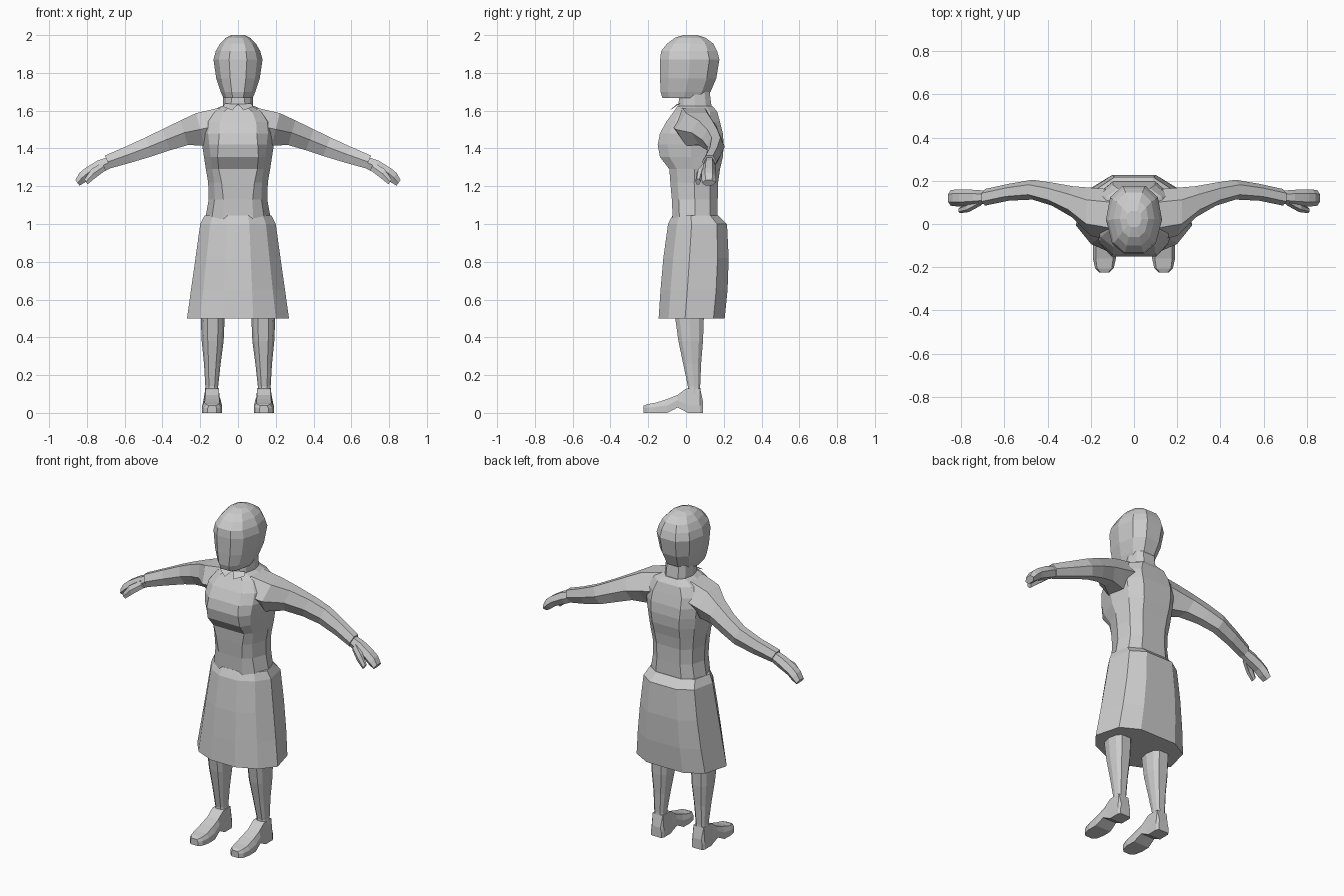
import bpy, bmesh

grey = bpy.data.materials.new("light_grey")
grey.diffuse_color = (0.6, 0.6, 0.6, 1)


def make(name, verts, faces, mirror=False):
    me = bpy.data.meshes.new(name)
    me.from_pydata(verts, [], faces)
    bm = bmesh.new()
    bm.from_mesh(me)
    bmesh.ops.recalc_face_normals(bm, faces=bm.faces)
    bm.to_mesh(me)
    bm.free()
    me.materials.append(grey)
    ob = bpy.data.objects.new(name, me)
    bpy.context.collection.objects.link(ob)
    if mirror:
        ob.modifiers.new("mirror", 'MIRROR').use_mirror_merge = False
    return ob


def loft(name, rings, mirror=False):
    """Skin a list of equal-length rings and cap both ends."""
    n = len(rings[0])
    verts = [p for r in rings for p in r]
    faces = [(k * n + i, k * n + (i + 1) % n, (k + 1) * n + (i + 1) % n, (k + 1) * n + i)
             for k in range(len(rings) - 1) for i in range(n)]
    faces += [tuple(range(n)), tuple(range(len(verts) - n, len(verts)))]
    return make(name, verts, faces, mirror)


def body_ring(z, w, yf, yb, f=0.45, b=0.5, s=0.8, cx=0.0, mid=0.5):
    """Ten-sided horizontal section: half width w, from yf to yb."""
    d = yb - yf
    half = [(f * w, yf), (s * w, yf + 0.15 * d), (w, yf + mid * d),
            (0.85 * w, yb - 0.17 * d), (b * w, yb)]
    pts = half + [(-x, y) for x, y in reversed(half)]
    return [(cx + x, y, z) for x, y in pts]


def limb_ring(x, yf, yb, zb, zt, lean=0.0):
    """Six-sided section across an arm, leaning outward at the top."""
    zm, ym = (zb + zt) / 2, (yf + yb) / 2
    h, q = (zt - zb) / 2, (yb - yf) / 4
    pts = [(yf, 0), (ym - q, -h), (ym + q, -h), (yb, 0), (ym + q, h), (ym - q, h)]
    return [(x + lean * dz, y, zm + dz) for y, dz in pts]


# Head and neck
loft("head", [body_ring(*r, f=0.36, b=0.4, s=0.78) for r in [
    (1.668, 0.078, -0.125, 0.105), (1.70, 0.092, -0.135, 0.13),
    (1.77, 0.115, -0.137, 0.16), (1.87, 0.13, -0.137, 0.177),
    (1.915, 0.118, -0.132, 0.165), (1.955, 0.095, -0.10, 0.145),
    (1.985, 0.066, -0.06, 0.105), (2.0, 0.035, -0.015, 0.06)]])
loft("neck", [body_ring(*r) for r in [
    (1.58, 0.095, -0.05, 0.145), (1.625, 0.08, -0.04, 0.135), (1.70, 0.078, -0.035, 0.125)]])

# Torso, flaring to the bust and closing at the collar
loft("torso", [body_ring(*r) for r in [
    (1.02, 0.175, -0.07, 0.168, 0.45), (1.13, 0.155, -0.075, 0.168, 0.5),
    (1.22, 0.158, -0.083, 0.17, 0.55), (1.29, 0.17, -0.088, 0.18, 0.6),
    (1.355, 0.18, -0.138, 0.195, 0.6), (1.42, 0.19, -0.15, 0.2, 0.55),
    (1.48, 0.198, -0.138, 0.195, 0.5), (1.54, 0.192, -0.105, 0.18, 0.5),
    (1.595, 0.15, -0.065, 0.165, 0.5), (1.625, 0.085, -0.045, 0.14, 0.5)]])

# Skirt
loft("skirt", [body_ring(*r, f=0.3, b=0.45, s=0.74, mid=0.4) for r in [
    (0.5, 0.27, -0.145, 0.205), (0.65, 0.249, -0.135, 0.22),
    (0.82, 0.225, -0.12, 0.226), (1.0, 0.2, -0.095, 0.217), (1.045, 0.178, -0.072, 0.17)]])

# Collar flaps
make("collar", [(0.0, -0.05, 1.634), (0.03, -0.085, 1.602), (0.08, -0.055, 1.622), (0.07, -0.03, 1.638)],
     [(0, 1, 2, 3)], True)

# Sleeved arms
loft("arm", [limb_ring(*r) for r in [
    (0.10, -0.08, 0.16, 1.43, 1.615), (0.20, -0.055, 0.168, 1.415, 1.587, 0.25),
    (0.285, 0.03, 0.175, 1.418, 1.548, 0.3), (0.38, 0.085, 0.192, 1.39, 1.502, 0.35),
    (0.47, 0.113, 0.205, 1.36, 1.458, 0.4), (0.58, 0.108, 0.186, 1.326, 1.409, 0.4),
    (0.69, 0.085, 0.162, 1.295, 1.362, 0.45)]], True)

# Hands with a separate thumb
loft("hand", [limb_ring(*r) for r in [
    (0.67, 0.097, 0.152, 1.303, 1.357, 0.45), (0.73, 0.088, 0.158, 1.275, 1.335, 0.5),
    (0.795, 0.082, 0.16, 1.245, 1.295, 0.6), (0.825, 0.082, 0.16, 1.22, 1.27, 0.6),
    (0.85, 0.085, 0.156, 1.203, 1.233, 0.7)]], True)
loft("thumb", [limb_ring(*r) for r in [
    (0.71, 0.085, 0.125, 1.285, 1.325, 0.5), (0.765, 0.055, 0.095, 1.245, 1.29, 0.5),
    (0.805, 0.05, 0.078, 1.21, 1.237, 0.6)]], True)

# Lower legs
loft("leg", [body_ring(z, w, yf, yb, cx=cx) for z, w, yf, yb, cx in [
    (0.10, 0.036, 0.008, 0.077, 0.139), (0.14, 0.034, 0.01, 0.075, 0.139),
    (0.26, 0.044, -0.015, 0.08, 0.136), (0.38, 0.058, -0.04, 0.09, 0.134),
    (0.52, 0.064, -0.06, 0.095, 0.134)]], True)


# Shoes: sections from toe to heel, with an arched sole
def shoe_ring(y, w, zb, zt, top):
    c, zm = 0.137, min(zb + 0.04, (zb + zt) / 2 + 0.005)
    return [(c - w, y, zb), (c + w, y, zb), (c + w, y, zm),
            (c + top, y, zt), (c - top, y, zt), (c - w, y, zm)]


loft("shoe", [shoe_ring(*r) for r in [
    (-0.224, 0.024, 0.0, 0.038, 0.018), (-0.205, 0.043, 0.0, 0.046, 0.034),
    (-0.16, 0.053, 0.0, 0.054, 0.04), (-0.10, 0.052, 0.0, 0.073, 0.038),
    (-0.045, 0.046, 0.028, 0.095, 0.036), (-0.005, 0.042, 0.008, 0.125, 0.036),
    (0.008, 0.042, 0.0, 0.13, 0.036), (0.075, 0.042, 0.0, 0.13, 0.034),
    (0.09, 0.034, 0.0, 0.06, 0.028)]], True)
